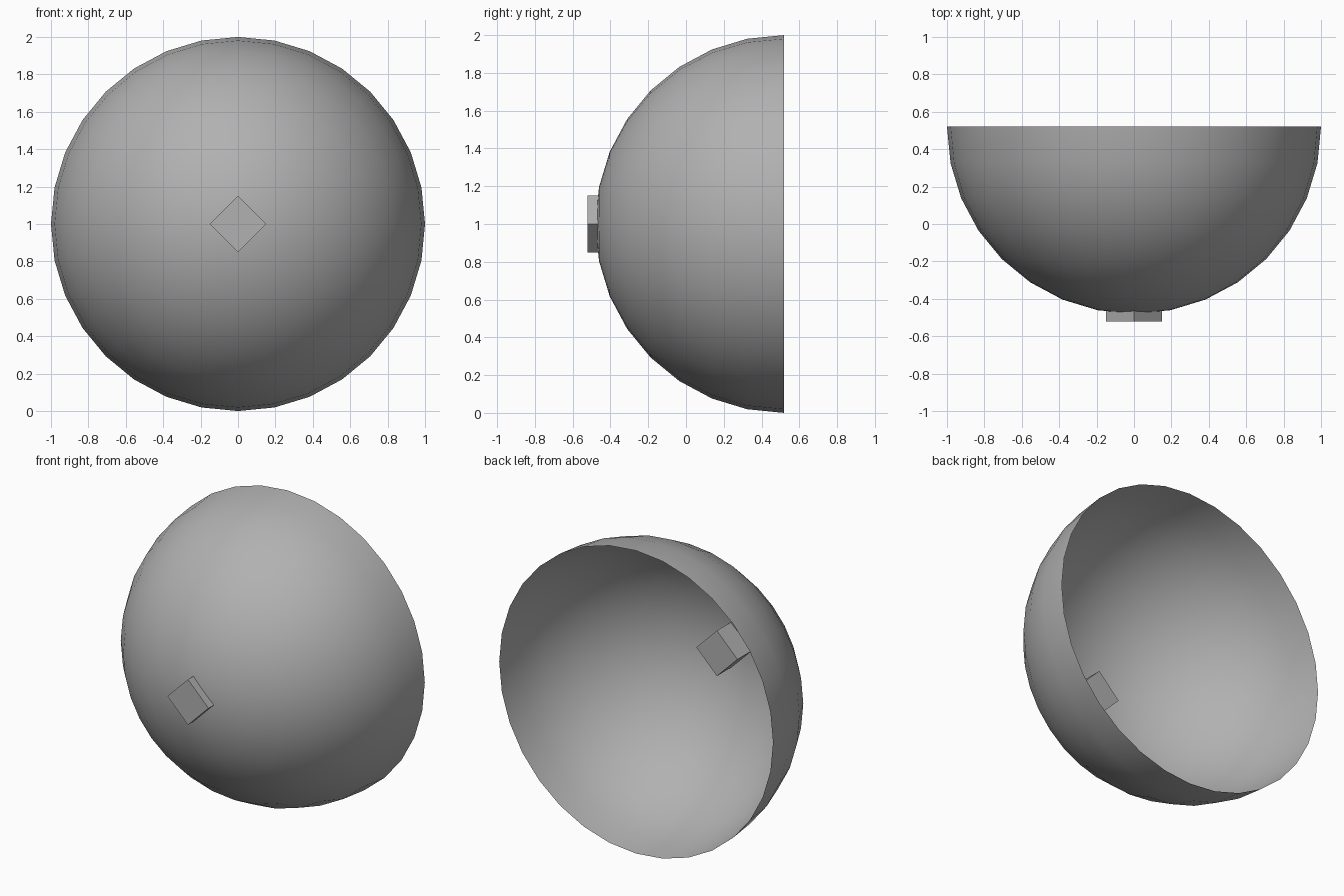
import bpy, bmesh, math
from mathutils import Matrix

if "Cube" in bpy.data.objects:
    bpy.data.objects.remove(bpy.data.objects["Cube"])

RIM_Y = 0.52

# Mid-grey finish shared by both parts
grey = bpy.data.materials.new("dark_grey")
grey.diffuse_color = (0.44, 0.44, 0.44, 1)
grey.use_nodes = True
grey.node_tree.nodes["Principled BSDF"].inputs["Base Color"].default_value = grey.diffuse_color

# Open half-sphere bowl: pole towards the front, open rim at the back
bm = bmesh.new()
bmesh.ops.create_uvsphere(bm, u_segments=32, v_segments=16, radius=1.0)
bmesh.ops.delete(bm, geom=[v for v in bm.verts if v.co.z < -0.01], context='VERTS')
bmesh.ops.transform(
    bm, verts=bm.verts,
    matrix=Matrix.Translation((0, RIM_Y, 1)) @ Matrix.Rotation(math.radians(90), 4, 'X'))
for f in bm.faces:
    f.smooth = True
mesh = bpy.data.meshes.new("bowl")
bm.to_mesh(mesh)
bm.free()
bowl = bpy.data.objects.new("bowl", mesh)
bpy.context.collection.objects.link(bowl)

# Diamond-turned square plug through the pole, showing inside and outside
side = 0.15 * math.sqrt(2)
bpy.ops.mesh.primitive_cube_add(size=1, location=(0, -0.422, 1),
                                rotation=(0, math.radians(45), 0))
plug = bpy.context.object
plug.name = "centre_plug"
plug.scale = (side, 0.2, side)

for part in (bowl, plug):
    part.data.materials.append(grey)
